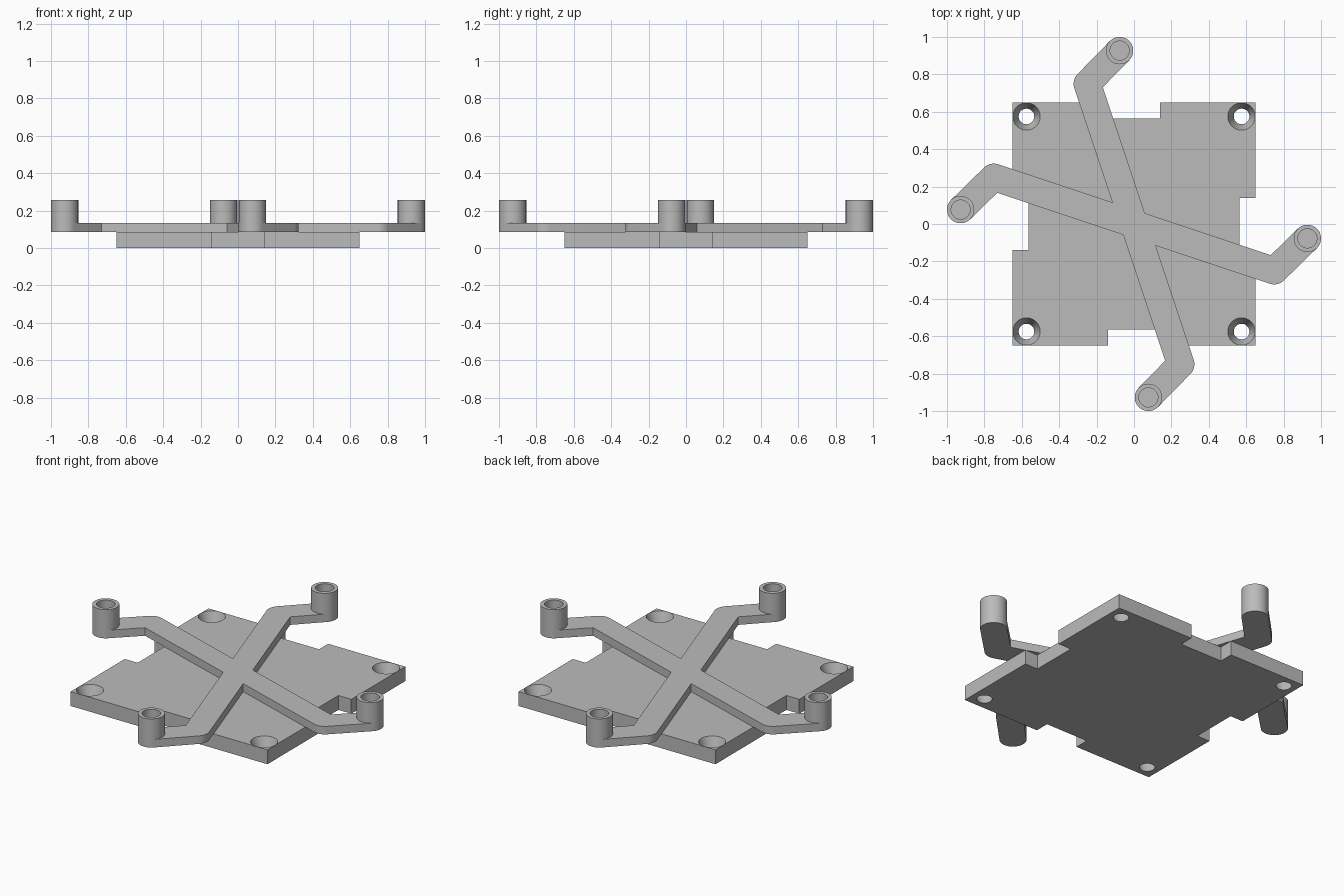
import bpy
import bmesh
import math
from mathutils import Vector

PLATE_TOP, ARM_TOP, POST_TOP = 0.086, 0.134, 0.257
RADIUS = 0.073                      # half the arm width, also the post radius
ELBOW, TIP = Vector((-0.25, 0.75)), Vector((-0.077, 0.927))

cube = bpy.data.objects.get("Cube")
if cube:
    bpy.data.objects.remove(cube, do_unlink=True)

grey = bpy.data.materials.new("light_grey")
grey.use_nodes = True
grey.diffuse_color = (0.5, 0.5, 0.5, 1)
grey.node_tree.nodes["Principled BSDF"].inputs["Base Color"].default_value = grey.diffuse_color


def finish(name, bm, smooth=True):
    """Turn a bmesh into a named grey object."""
    bmesh.ops.recalc_face_normals(bm, faces=bm.faces)
    mesh = bpy.data.meshes.new(name)
    bm.to_mesh(mesh)
    bm.free()
    mesh.materials.append(grey)
    obj = bpy.data.objects.new(name, mesh)
    bpy.context.collection.objects.link(obj)
    if smooth:
        shade(obj)
    return obj


def shade(obj):
    bpy.ops.object.select_all(action="DESELECT")
    obj.select_set(True)
    bpy.context.view_layer.objects.active = obj
    bpy.ops.object.shade_smooth_by_angle(angle=math.radians(30))


def prism(name, outline, z0, z1, smooth=True):
    """Extrude a flat outline from z0 to z1."""
    bm = bmesh.new()
    face = bm.faces.new([bm.verts.new((p[0], p[1], z0)) for p in outline])
    grown = bmesh.ops.extrude_face_region(bm, geom=[face], use_keep_orig=True)["geom"]
    top = [v for v in grown if isinstance(v, bmesh.types.BMVert)]
    bmesh.ops.translate(bm, verts=top, vec=(0, 0, z1 - z0))
    return finish(name, bm, smooth)


def quarter_turns(points):
    """Repeat points around the centre in four quarter turns."""
    out = []
    for _ in range(4):
        out += points
        points = [(-y, x) for x, y in points]
    return out


def arc(centre, start, end, steps):
    return [centre + RADIUS * Vector((math.cos(a), math.sin(a)))
            for a in (start + (end - start) * i / steps for i in range(steps + 1))]


# Base plate: square with a shallow notch in the middle of each side
HALF, NOTCH, DEPTH = 0.65, 0.14, 0.565
plate = prism("base_plate", quarter_turns(
    [(HALF, -HALF), (HALF, -NOTCH), (DEPTH, -NOTCH), (DEPTH, NOTCH), (HALF, NOTCH)]),
    0, PLATE_TOP, smooth=False)

# Tapered screw holes at the corners
for x, y in quarter_turns([(0.575, 0.575)]):
    bpy.ops.mesh.primitive_cone_add(vertices=48, radius1=0.038, radius2=0.077, depth=0.106,
                                    location=(x, y, PLATE_TOP / 2))
    cutter = bpy.context.object
    cutter.name = "screw_hole_cutter"
    cutter.hide_render = True
    cut = plate.modifiers.new("screw_hole", "BOOLEAN")
    cut.object, cut.operation, cut.solver = cutter, "DIFFERENCE", "EXACT"
    bpy.context.view_layer.objects.active = plate
    bpy.ops.object.modifier_apply(modifier=cut.name)
    bpy.data.objects.remove(cutter, do_unlink=True)
shade(plate)

# Cross of four bent arms: one arm outline, mirrored over the diagonal, then half-turned
along, bend = ELBOW.normalized(), (TIP - ELBOW).normalized()
side = Vector((along.y, -along.x))
bend_side = Vector((bend.y, -bend.x))
wide = RADIUS / (side.x - side.y)       # crotch on the wide diagonal
narrow = RADIUS / (side.x + side.y)     # crotch on the other diagonal
a0 = math.atan2(-side.y, -side.x) % math.tau
a1 = math.atan2(-bend_side.y, -bend_side.x) % math.tau
inner_elbow = ELBOW + RADIUS * (side + bend_side) / (1 + side.dot(bend_side))
arm = ([Vector((-wide, wide))] + arc(ELBOW, a0, a1, 8)
       + arc(TIP, a1, a1 - math.pi, 24) + [inner_elbow])
mirrored = [Vector((p.y, p.x)) for p in reversed(arm)]
half = arm + [Vector((narrow, narrow))] + mirrored[:-1]
outline = half + [Vector((wide, -wide))] + [-p for p in half[1:]] + [Vector((-wide, wide))]
prism("cross_arms", outline[:-1], PLATE_TOP, ARM_TOP)

# Hollow standoff posts on the arm tips
SIDES, BORE = 48, 0.051
posts = {"back": TIP, "front": -TIP,
         "left": Vector((TIP.y, TIP.x)), "right": -Vector((TIP.y, TIP.x))}
for name, centre in posts.items():
    bm = bmesh.new()
    rings = []
    for r, z in ((RADIUS, ARM_TOP), (RADIUS, POST_TOP), (BORE, POST_TOP), (BORE, ARM_TOP)):
        rings.append([bm.verts.new((centre.x + r * math.cos(math.tau * i / SIDES),
                                    centre.y + r * math.sin(math.tau * i / SIDES), z))
                      for i in range(SIDES)])
    for k in range(4):
        low, high = rings[k], rings[(k + 1) % 4]
        for i in range(SIDES):
            j = (i + 1) % SIDES
            bm.faces.new((low[i], low[j], high[j], high[i]))
    finish(name + "_post", bm)
